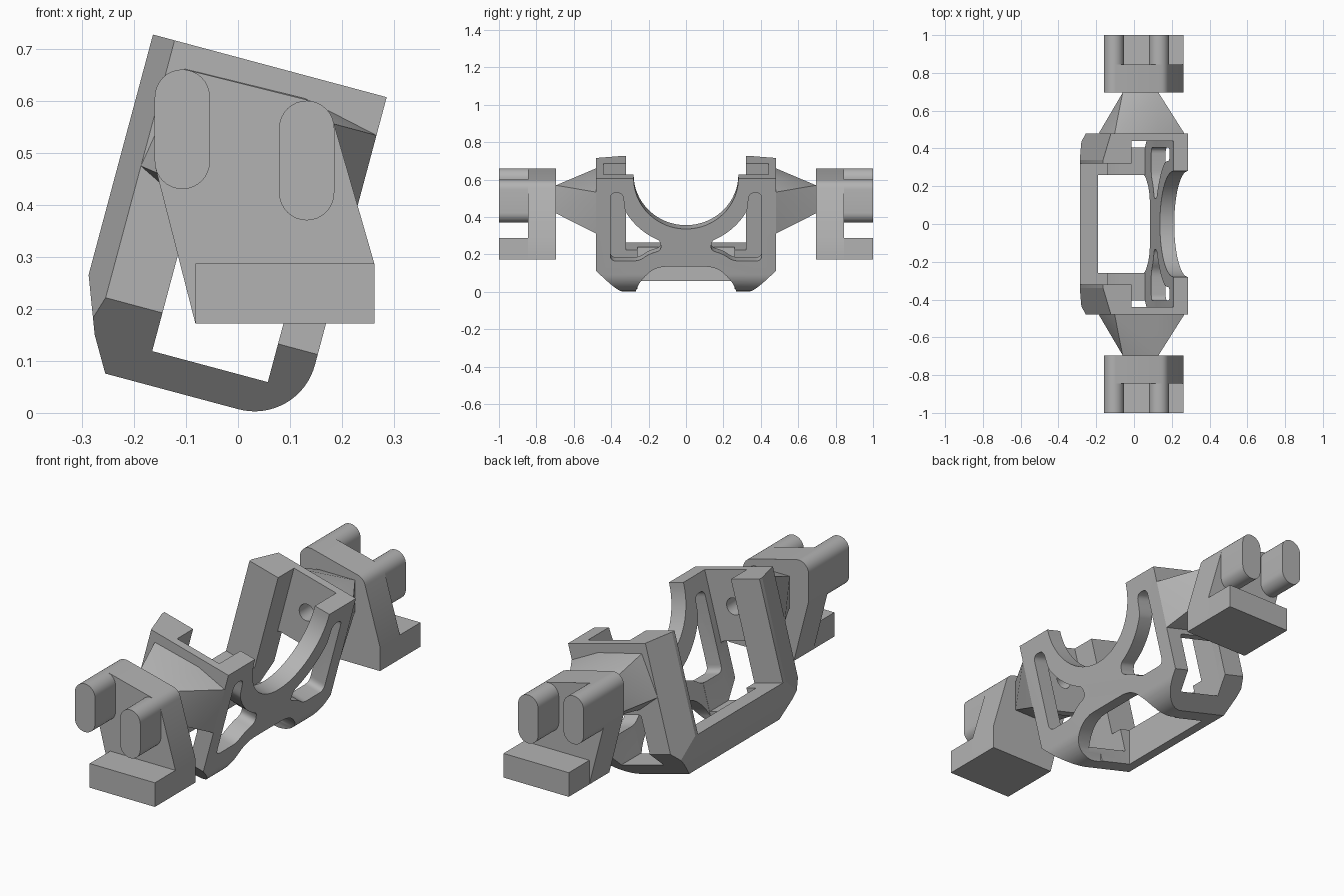
import bpy, bmesh, math
from mathutils import Matrix, Vector

if "Cube" in bpy.data.objects:
    bpy.data.objects.remove(bpy.data.objects["Cube"], do_unlink=True)

grey = bpy.data.materials.new("plain grey")
grey.use_nodes = True
grey.diffuse_color = (0.45, 0.45, 0.45, 1)
grey.node_tree.nodes["Principled BSDF"].inputs["Base Color"].default_value = (0.45, 0.45, 0.45, 1)

TILT = Matrix.Rotation(math.radians(15), 4, 'Y')   # the frame leans about the y axis
FLAT = Matrix.Identity(4)


def finish(name, bm):
    bmesh.ops.recalc_face_normals(bm, faces=bm.faces)
    mesh = bpy.data.meshes.new(name)
    bm.to_mesh(mesh)
    bm.free()
    mesh.materials.append(grey)
    ob = bpy.data.objects.new(name, mesh)
    bpy.context.collection.objects.link(ob)
    return ob


def prism(name, points, axis, lo, hi, frame=TILT):
    """Extrude a 2D outline along one axis; the other two axes keep x, y, z order."""
    bm = bmesh.new()
    rings = []
    for d in (lo, hi):
        ring = []
        for p in points:
            co = list(p)
            co.insert(axis, d)
            ring.append(bm.verts.new(frame @ Vector(co)))
        rings.append(ring)
        bm.faces.new(ring)
    n = len(points)
    for i in range(n):
        j = (i + 1) % n
        bm.faces.new((rings[0][i], rings[0][j], rings[1][j], rings[1][i]))
    return finish(name, bm)


def hull(name, coords):
    bm = bmesh.new()
    for co in coords:
        bm.verts.new(co)
    res = bmesh.ops.convex_hull(bm, input=bm.verts)
    loose = {g for g in res["geom_interior"] + res["geom_unused"] if isinstance(g, bmesh.types.BMVert)}
    bmesh.ops.delete(bm, geom=list(loose), context='VERTS')
    bmesh.ops.dissolve_limit(bm, angle_limit=0.01, verts=bm.verts, edges=bm.edges)
    return finish(name, bm)


def arc(cx, cy, r, start, end, steps=16):
    return [(cx + r * math.cos(math.radians(start + (end - start) * i / steps)),
             cy + r * math.sin(math.radians(start + (end - start) * i / steps)))
            for i in range(steps + 1)]


def rect(x0, x1, y0, y1):
    return [(x0, y0), (x1, y0), (x1, y1), (x0, y1)]


def rounded(points, r, steps=5):
    """Round every corner of an outline with a quadratic curve."""
    out = []
    for i, p in enumerate(points):
        p = Vector(p)
        a, b = Vector(points[i - 1]) - p, Vector(points[(i + 1) % len(points)]) - p
        a = p + a.normalized() * min(r, a.length * 0.45)
        b = p + b.normalized() * min(r, b.length * 0.45)
        for k in range(steps + 1):
            t = k / steps
            out.append(tuple(a * (1 - t) ** 2 + p * 2 * t * (1 - t) + b * t * t))
    return out


def cut(ob, cutter):
    mod = ob.modifiers.new("cut", 'BOOLEAN')
    mod.operation, mod.solver, mod.object = 'DIFFERENCE', 'EXACT', cutter
    bpy.context.view_layer.objects.active = ob
    bpy.ops.object.modifier_apply(modifier=mod.name)


def smooth(ob):
    bpy.ops.object.select_all(action='DESELECT')
    ob.select_set(True)
    bpy.context.view_layer.objects.active = ob
    bpy.ops.object.shade_smooth_by_angle(angle=math.radians(25))


# Frame: one solid with a rounded front lower edge, opened up by cutters
outline = [(-.346, .66), (-.346, .182), (-.305, .074), (-.266, .007)]
outline += arc(-.001, .127, .12, -90, 0) + [(.119, .66)]
frame = prism("cradle_frame", outline, 1, -.48, .48)

cutters = [
    prism("cut_inside", rect(-.19, .04, .072, 1), 1, -.44, .44),
    prism("cut_ends", rounded(rect(-.19, .04, .072, .33), .015), 1, -.6, .6),
    prism("cut_rear", rect(-.5, -.1, .182, 1), 1, -.32, .32),
    prism("cut_floor", [(-.2, -.1), (-.2, .007), (-.245, .182), (-.245, .3), (.041, .3), (.041, -.1)],
          1, -.26, .26),
    prism("cut_saddle", arc(0, .66, .28, 0, 360, 64)[:-1], 0, .02, .3),
    prism("cut_arch", rounded([(-.27, -.2), (-.27, .06), (-.17, .172), (.17, .172), (.27, .06), (.27, -.2)],
                              .07), 0, -.03, .3),
]

# Curved window beside the saddle, following its rim
window = [(.405, .58), (.337, .58)] + arc(0, .66, .372, -28, -68, 8)
window += [(.13, .262), (.2, .24), (.25, .203), (.405, .203)]
bores = {}
for s in (-1, 1):
    cutters.append(prism("cut_window", [(s * y, v) for y, v in rounded(window, .032)], 0, .0, .3))
    cutters.append(prism("cut_foot", [(s * .48, .148), (s * .33, -.002), (s * .33, -.1), (s * .7, -.1),
                                      (s * .7, .148)], 0, -.6, .4))
    cutters.append(prism("cut_corner", [(-.303, s * .48), (-.346, s * .34), (-.5, s * .34),
                                        (-.5, s * .6), (-.303, s * .6)], 2, -.2, .9))
    bores[s] = prism("cut_bore", arc(-.075, .49, .04, 0, 360, 24)[:-1], 1, s * .4, s * .58)
    cutters.append(bores[s])
for c in cutters:
    cut(frame, c)
smooth(frame)

# Ends: tapered neck, shaped block, foot bar and two rounded pegs
base = [(-.303, .41), (-.27, .612), (-.033, .617), (.119, .584), (.119, .354), (-.19, .354)]
tip = rect(-.06, .13, .42, .57)
pegs = [(-.107, .483, .607), (.132, .423, .547)]
bar = rect(-.082, .262, .172, .287)
for s, side in ((-1, "front"), (1, "back")):
    neck = hull(side + "_neck", [TILT @ Vector((u, s * .48, v)) for u, v in base]
                + [Vector((x, s * .695, z)) for x, z in tip])
    cut(neck, bores[s])
    smooth(neck)
    shape = list(bar)
    for i, (x, lo, hi) in enumerate(pegs):
        capsule = arc(x, hi, .053, 0, 180) + arc(x, lo, .053, 180, 360)
        shape += capsule
        smooth(prism(f"{side}_peg_{i + 1}", capsule, 1, s * .845, s * 1, FLAT))
    smooth(hull(side + "_block", [(x, s * d, z) for x, z in shape for d in (.695, .845)]))
    prism(side + "_foot_bar", bar, 1, s * .845, s * 1, FLAT)

for c in cutters:
    bpy.data.objects.remove(c, do_unlink=True)
